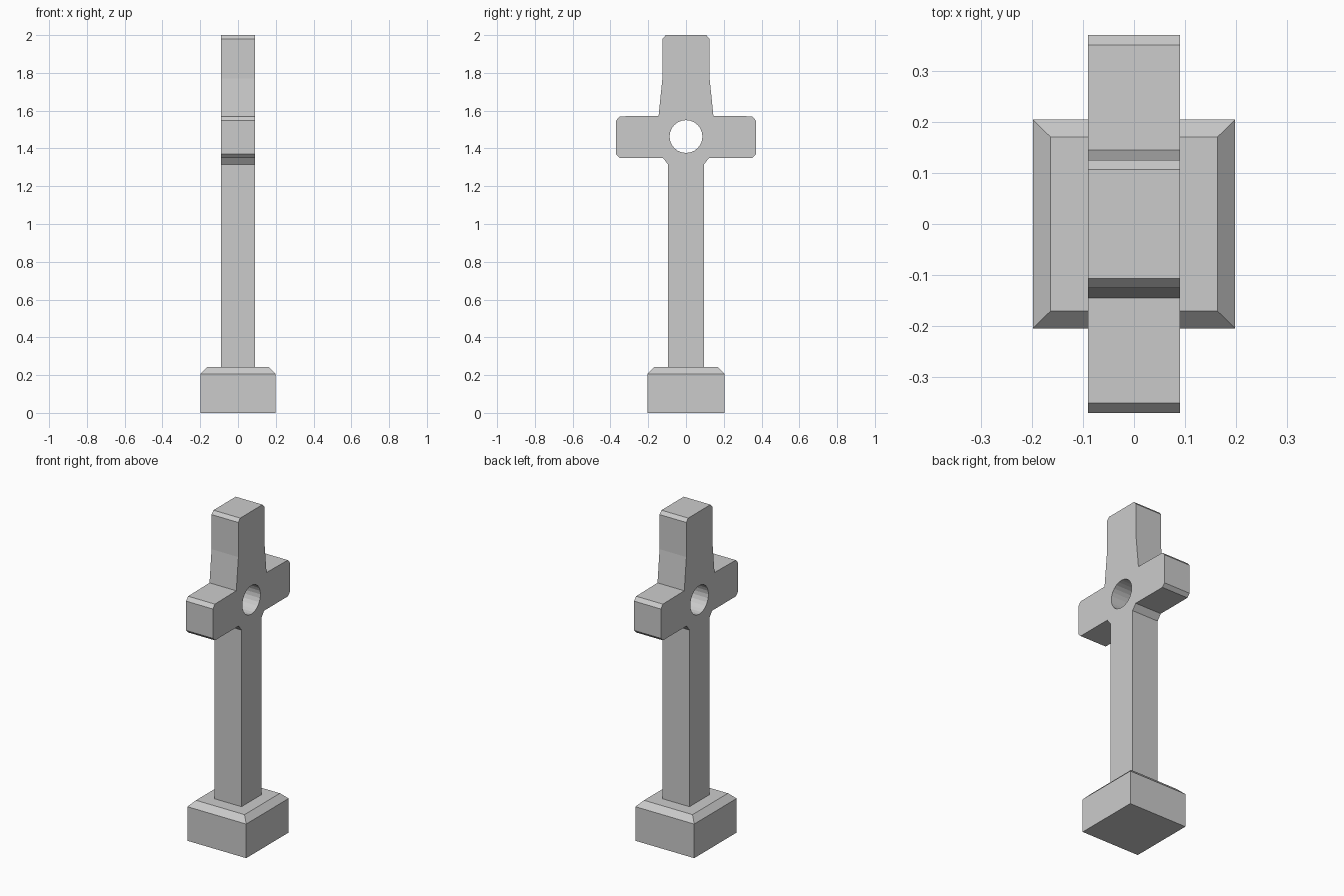
import bpy
import bmesh
from math import cos, sin, pi, radians

cube = bpy.data.objects.get("Cube")
if cube:
    bpy.data.objects.remove(cube, do_unlink=True)

# Single stone colour
stone = bpy.data.materials.new("grey_stone")
stone.use_nodes = True
colour = (0.6, 0.6, 0.6, 1)
stone.diffuse_color = colour
stone.node_tree.nodes["Principled BSDF"].inputs["Base Color"].default_value = colour


def add_loop(curve, points):
    spline = curve.splines.new("POLY")
    spline.points.add(len(points) - 1)
    for p, (u, v) in zip(spline.points, points):
        p.co = (u, v, 0, 1)
    spline.use_cyclic_u = True
    spline.use_smooth = False


# Cross: mirrored half outline with a round hole, extruded across x
half = [(0.095, 0.2), (0.095, 1.315), (0.122, 1.35), (0.35, 1.35),
        (0.37, 1.37), (0.37, 1.548), (0.35, 1.57), (0.145, 1.573),
        (0.125, 1.77), (0.125, 1.98), (0.107, 2.0)]
outline = half + [(-y, z) for y, z in reversed(half)]
sides = 24
hole = [(0.087 * cos(2 * pi * i / sides), 1.463 + 0.087 * sin(2 * pi * i / sides))
        for i in range(sides)]

curve = bpy.data.curves.new("cross", "CURVE")
curve.dimensions = "2D"
curve.fill_mode = "BOTH"
curve.extrude = 0.09
add_loop(curve, outline)
add_loop(curve, hole)
curve.materials.append(stone)
cross = bpy.data.objects.new("cross", curve)
cross.rotation_euler = (radians(90), 0, radians(90))
bpy.context.collection.objects.link(cross)
bpy.ops.object.select_all(action="DESELECT")
cross.select_set(True)
bpy.context.view_layer.objects.active = cross
bpy.ops.object.convert(target="MESH")

# Plinth: block with a sloped top edge
bm = bmesh.new()
rings = []
for x, y, z in [(0.198, 0.204, 0), (0.198, 0.204, 0.207), (0.163, 0.17, 0.242)]:
    rings.append([bm.verts.new((sx * x, sy * y, z))
                  for sx, sy in [(-1, -1), (1, -1), (1, 1), (-1, 1)]])
for low, high in zip(rings, rings[1:]):
    for i in range(4):
        j = (i + 1) % 4
        bm.faces.new((low[i], low[j], high[j], high[i]))
bm.faces.new(rings[0][::-1])
bm.faces.new(rings[-1])
mesh = bpy.data.meshes.new("plinth")
bm.to_mesh(mesh)
bm.free()
mesh.materials.append(stone)
bpy.context.collection.objects.link(bpy.data.objects.new("plinth", mesh))
